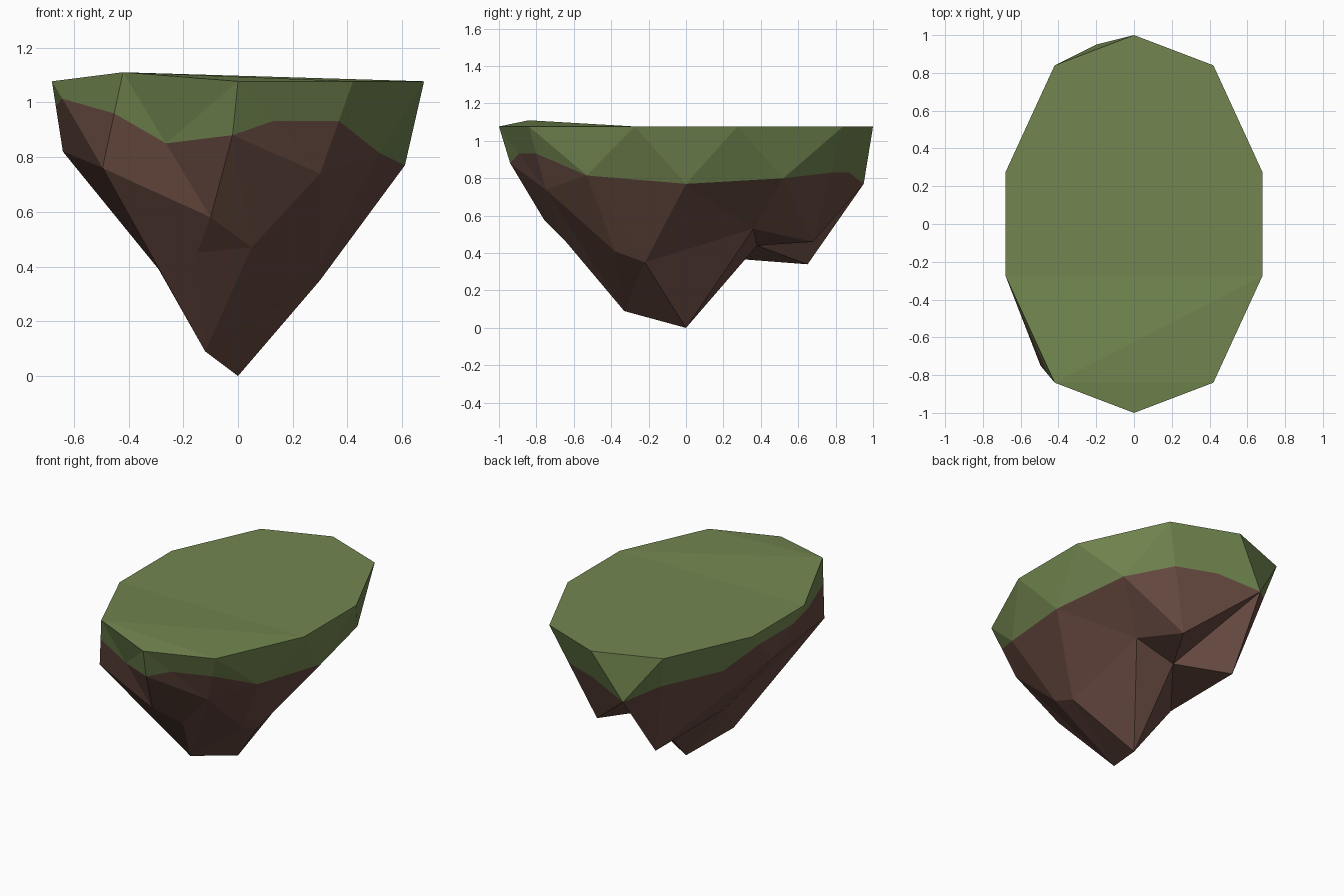
import bpy, bmesh, math
from mathutils import Vector

if "Cube" in bpy.data.objects:
    bpy.data.objects.remove(bpy.data.objects["Cube"])

# Two flat colours
def material(name, rgb):
    m = bpy.data.materials.new(name)
    m.diffuse_color = (*rgb, 1)
    m.use_nodes = True
    m.node_tree.nodes["Principled BSDF"].inputs["Base Color"].default_value = m.diffuse_color
    return m

grass = material("grass_green", (0.17, 0.24, 0.08))
rock = material("rock_brown", (0.14, 0.07, 0.053))

# Lower half of a low-poly icosphere: ten-sided rim, two rock rings, one tip
bm = bmesh.new()
bmesh.ops.create_icosphere(bm, subdivisions=2, radius=1)
bmesh.ops.delete(bm, geom=[v for v in bm.verts if v.co.z > 0.05], context='VERTS')

ring = {"rim": {}, "mid": {}, "low": {}, "tip": {}}
for v in bm.verts:
    z = v.co.z
    name = "rim" if z > -0.1 else "mid" if z > -0.6 else "low" if z > -0.95 else "tip"
    angle = 0 if name == "tip" else round(math.degrees(math.atan2(v.co.y, v.co.x))) % 360
    ring[name][angle] = v
rim, mid, low = ring["rim"], ring["mid"], ring["low"]

# Oval rim with one raised corner
rim_y = {18: 0.275, 54: 0.84, 90: 1.0}
for a, v in rim.items():
    s = abs(math.sin(math.radians(a)))
    y = 0.275 if s < 0.5 else 0.84 if s < 0.9 else 1.0
    v.co = (v.co.x * 0.715, math.copysign(y, v.co.y), 1.11 if a == 234 else 1.077)

# Rock rings: eroded position, and how far down its edges the grass reaches
mid_shape = {
    0: ((0.61, 0, 0.77), 1), 36: ((0.517, 0.52, 0.80), 1),
    72: ((0.18, 0.68, 0.46), 0.4), 108: ((-0.20, 0.95, 0.77), 1),
    144: ((-0.23, 0.65, 0.34), 0.3), 180: ((-0.64, 0, 0.82), 0.35),
    216: ((-0.495, -0.75, 0.76), 0.43), 252: ((-0.10, -0.76, 0.58), 0.49),
    288: ((0.30, -0.75, 0.74), 0.43), 324: ((0.517, -0.53, 0.815), 1)}
low_shape = {36: (0.28, 0.36, 0.53), 108: (0.01, 0.38, 0.44), 180: (-0.29, 0, 0.39),
             252: (-0.12, -0.33, 0.09), 324: (0.30, -0.22, 0.35)}
for a, (co, _) in mid_shape.items():
    mid[a].co = co
for a, co in low_shape.items():
    low[a].co = co
ring["tip"][0].co = (0, 0, 0)


def edge_between(a, b):
    return next((e for e in a.link_edges if e.other_vert(a) == b), None)


def split(a, b, f):
    """New vertex on edge a-b at fraction f from a."""
    co = a.co.lerp(b.co, f)
    v = bmesh.utils.edge_split(edge_between(a, b), a, f)[1]
    v.co = co
    return v


def join(a, b):
    """Cut the face shared by a and b between them."""
    if edge_between(a, b) is None:
        for f in a.link_faces:
            if b in f.verts:
                bmesh.utils.face_split(f, a, b)
                return


# Grass line: cut the edges hanging from the rim, then join the cuts
cuts, border = {}, set()
for ma, (_, reach) in mid_shape.items():
    if reach == 1:
        border.add(mid[ma])
        continue
    for ra, rv in rim.items():
        if edge_between(rv, mid[ma]):
            c = split(rv, mid[ma], 0.2 if (ra, ma) == (198, 216) else reach)
            cuts[ra, ma] = c
            border.add(c)
rim_set = set(rim.values())
for f in list(bm.faces):
    if rim_set & set(f.verts):
        pair = [v for v in f.verts if v in border]
        if len(pair) == 2 and edge_between(*pair) is None:
            bmesh.utils.face_split(f, *pair)

# Extra chips on the front rock
notch = cuts[270, 252]
notch.co = (-0.02, -0.94, 0.88)
chip = split(mid[252], mid[288], 0.4)
chip.co = (0.05, -0.65, 0.47)
join(notch, chip)
join(chip, low[252])
ridge = split(mid[252], low[252], 0.3)
ridge.co = (-0.15, -0.63, 0.45)
join(ridge, chip)
join(ridge, mid[216])
corner = split(mid[288], low[324], 0.7)
corner.co = (0.30, -0.38, 0.41)
join(corner, low[252])
join(corner, mid[324])

# Top lawn, then colour: faces touching the rim are grass
bm.faces.new([rim[a] for a in sorted(rim)])
for f in bm.faces:
    f.material_index = 0 if rim_set & set(f.verts) else 1
bmesh.ops.triangulate(bm, faces=[f for f in bm.faces if 3 < len(f.verts)])
bmesh.ops.recalc_face_normals(bm, faces=bm.faces)

mesh = bpy.data.meshes.new("floating_island")
bm.to_mesh(mesh)
bm.free()
mesh.materials.append(grass)
mesh.materials.append(rock)
island = bpy.data.objects.new("floating_island", mesh)
bpy.context.collection.objects.link(island)
